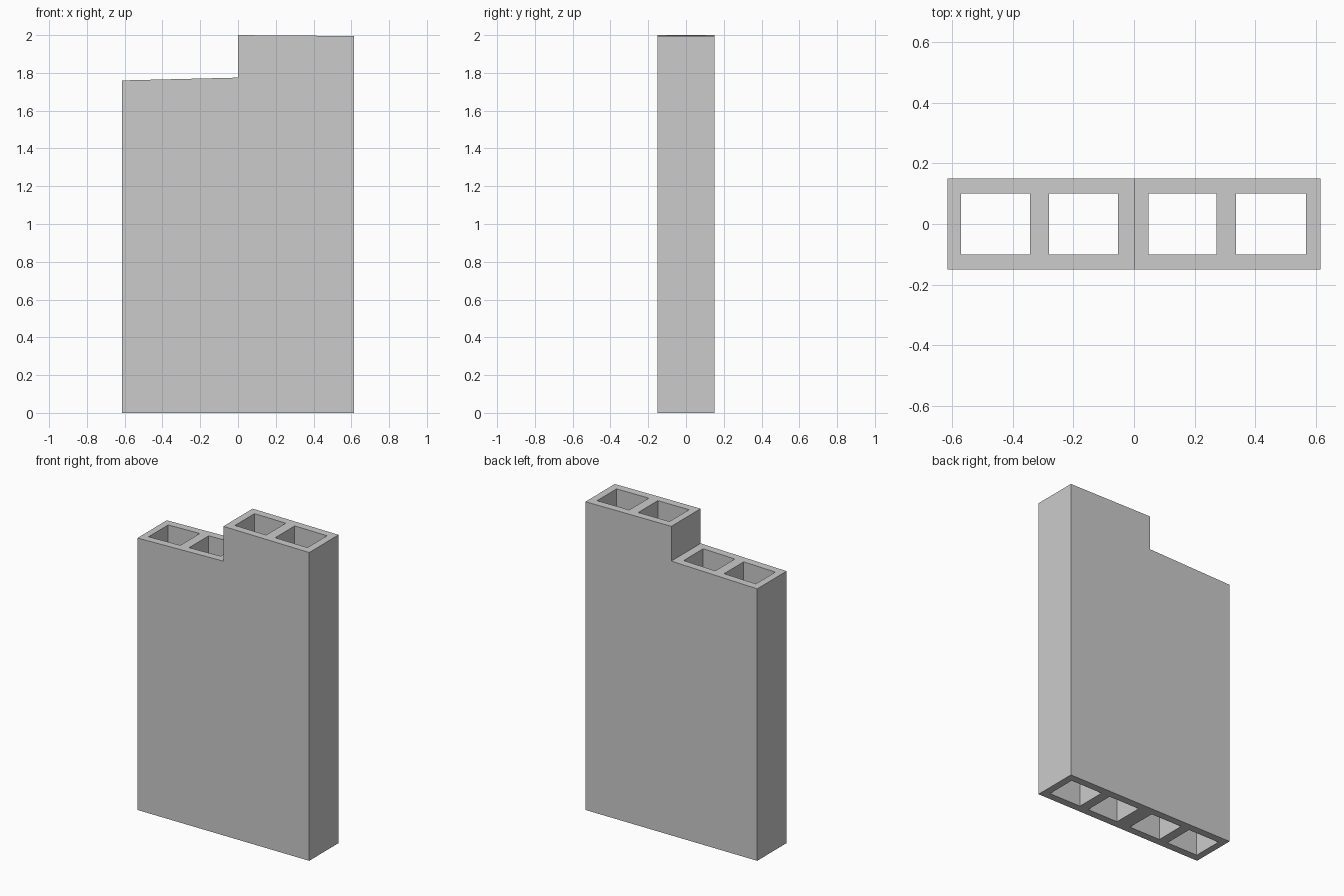
import bpy
import bmesh
from mathutils import Matrix

if "Cube" in bpy.data.objects:
    bpy.data.objects.remove(bpy.data.objects["Cube"])

HALF_DEPTH = 0.15


def new_object(name, bm):
    bmesh.ops.recalc_face_normals(bm, faces=bm.faces)
    mesh = bpy.data.meshes.new(name)
    bm.to_mesh(mesh)
    bm.free()
    obj = bpy.data.objects.new(name, mesh)
    bpy.context.collection.objects.link(obj)
    return obj


# Stepped block: front profile extruded through the depth
profile = [(-0.615, 0), (0.615, 0), (0.615, 1.995), (0, 2.0), (0, 1.775), (-0.615, 1.76)]
bm = bmesh.new()
face = bm.faces.new([bm.verts.new((x, -HALF_DEPTH, z)) for x, z in profile])
extruded = bmesh.ops.extrude_face_region(bm, geom=[face])["geom"]
bmesh.ops.translate(bm, vec=(0, 2 * HALF_DEPTH, 0),
                    verts=[v for v in extruded if isinstance(v, bmesh.types.BMVert)])
if face.is_valid is False or len(bm.faces) < len(profile) + 2:
    bm.faces.new([v for v in bm.verts if v.co.y < 0])
block = new_object("hollow_block", bm)

# Four rectangular shafts running the full height
bm = bmesh.new()
for x0, x1 in [(-0.57, -0.343), (-0.28, -0.053), (0.048, 0.272), (0.336, 0.567)]:
    bmesh.ops.create_cube(bm, size=1, matrix=Matrix.Translation(((x0 + x1) / 2, 0, 1))
                          @ Matrix.Diagonal((x1 - x0, 0.2, 3, 1)))
cutter = new_object("shaft_cutter", bm)
cutter.hide_render = True

# Cut the shafts, then discard the cutter
cut = block.modifiers.new("shafts", "BOOLEAN")
cut.operation = "DIFFERENCE"
cut.solver = "EXACT"
cut.object = cutter
bpy.context.view_layer.objects.active = block
bpy.ops.object.modifier_apply(modifier=cut.name)
bpy.data.objects.remove(cutter)
